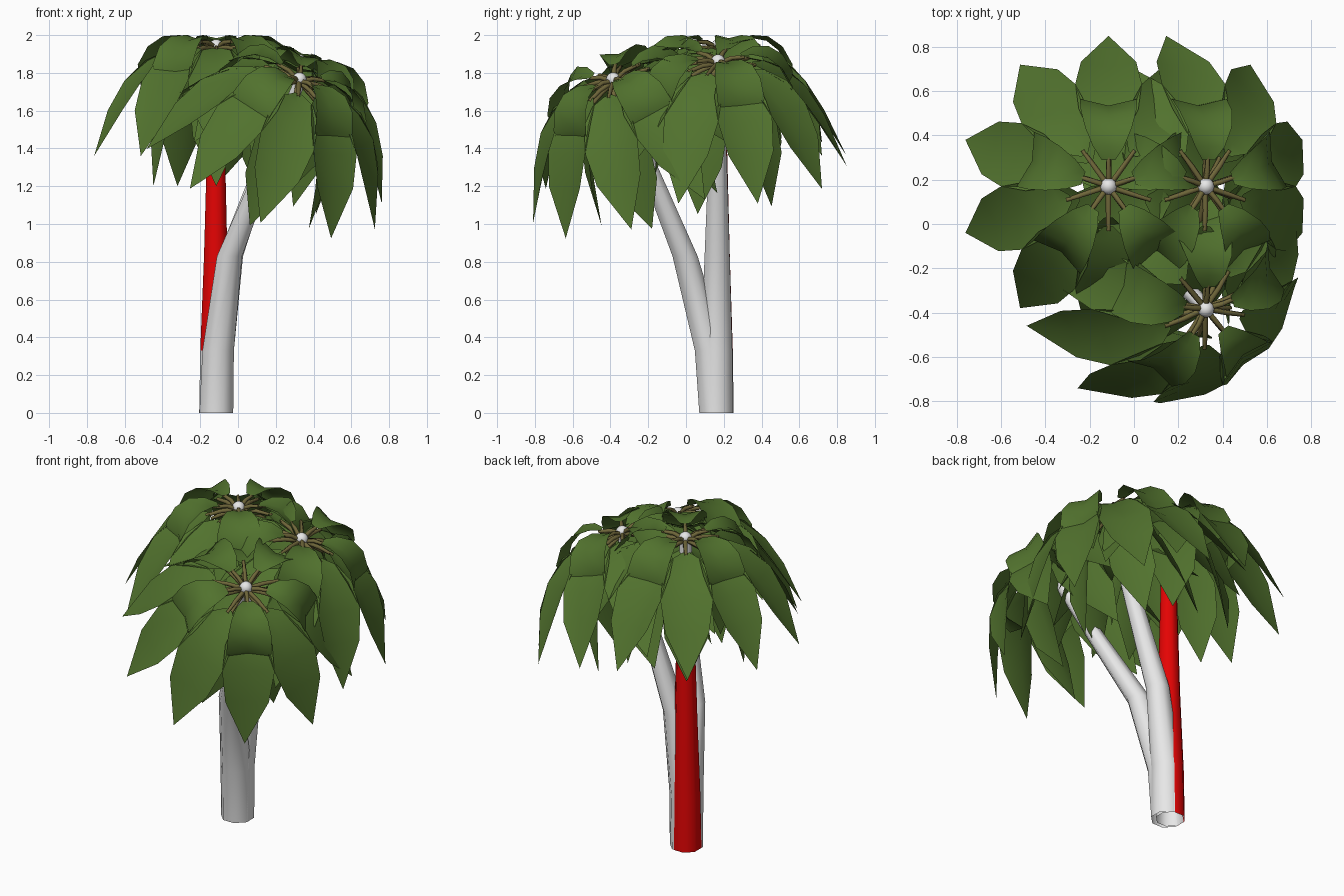
import bpy, math
from math import radians
from mathutils import Vector, Matrix

if "Cube" in bpy.data.objects:
    bpy.data.objects.remove(bpy.data.objects["Cube"])


def material(name, rgb):
    m = bpy.data.materials.new(name)
    m.diffuse_color = (*rgb, 1)
    m.use_nodes = True
    m.node_tree.nodes["Principled BSDF"].inputs["Base Color"].default_value = m.diffuse_color
    return m


GREEN = material("leaf green", (0.083, 0.168, 0.027))
BROWN = material("stem brown", (0.16, 0.135, 0.042))
GREY = material("pale grey", (0.80, 0.80, 0.80))
RED = material("bright red", (0.78, 0.001, 0.001))


def make(name, verts, faces, mat):
    me = bpy.data.meshes.new(name)
    me.from_pydata(verts, [], faces)
    me.materials.append(mat)
    for p in me.polygons:
        p.use_smooth = True
    ob = bpy.data.objects.new(name, me)
    bpy.context.collection.objects.link(ob)
    return ob


def tube(path, radii, sides, flat=False):
    """Open tube along a path; flat keeps every ring horizontal."""
    path = [Vector(p) for p in path]
    verts, faces = [], []
    for i, (p, r) in enumerate(zip(path, radii)):
        t = (path[min(i + 1, len(path) - 1)] - path[max(i - 1, 0)]).normalized()
        if flat:
            t = Vector((0, 0, 1))
        a = Vector((1, 0, 0)) if abs(t.x) < 0.8 else Vector((0, 1, 0))
        u = (a - t * a.dot(t)).normalized()
        v = t.cross(u)
        for k in range(sides):
            g = 2 * math.pi * (k + 0.5) / sides
            verts.append(p + (u * math.cos(g) + v * math.sin(g)) * r)
    for i in range(len(path) - 1):
        for k in range(sides):
            n = (k + 1) % sides
            b = i * sides
            faces.append((b + k, b + n, b + sides + n, b + sides + k))
    return verts, faces


def leaf(profile, fold):
    """Leaf along +x from (reach, height, half width) rows, folded in a V at the midrib."""
    verts, faces = [], []
    n = len(profile)
    for i, (r, z, w) in enumerate(profile):
        a, b = profile[max(i - 1, 0)], profile[min(i + 1, n - 1)]
        t = Vector((b[0] - a[0], 0, b[1] - a[1])).normalized()
        up = Vector((-t.z, 0, t.x)) * w * fold
        p = Vector((r, 0, z))
        side = Vector((0, w, 0))
        verts += [p - side + up, p - up, p + side + up]
    for i in range(n - 1):
        for k in (0, 1):
            a = 3 * i + k
            if i < n - 2:
                faces.append((a, a + 3, a + 4, a + 1))
            else:                                   # pointed tip
                faces.append((a, 3 * i + 4, a + 1))
    return verts, faces


# leaf shapes: short curled top leaves, long drooping ones, steep hanging ones
INNER = [(0.12, 0.035, 0.03), (0.18, 0.052, 0.07), (0.26, 0.042, 0.105), (0.33, -0.01, 0.125),
         (0.38, -0.10, 0.13), (0.375, -0.2, 0.105), (0.32, -0.28, 0)]
OUTER = [(0.18, -0.01, 0.02), (0.24, -0.03, 0.085), (0.34, -0.085, 0.135), (0.45, -0.195, 0.15),
         (0.55, -0.345, 0.125), (0.68, -0.58, 0)]
LOWER = [(0.14, -0.08, 0.02), (0.20, -0.16, 0.09), (0.26, -0.30, 0.14),
         (0.31, -0.48, 0.125), (0.35, -0.74, 0)]
# ring name, leaf shape, count, fold, turn in degrees
RINGS = (("top", INNER, 5, 0.12, 0), ("long", OUTER, 10, 0.12, 0), ("hanging", LOWER, 5, 0.12, 36))


def crown(name, pos, start, tilt, toward):
    """Hub, stems and three rings of leaves, tilted toward a compass direction."""
    axis = Vector((-math.sin(radians(toward)), math.cos(radians(toward)), 0))
    place = Matrix.Translation(pos) @ Matrix.Rotation(radians(tilt), 4, axis)
    spin = Matrix.Rotation(radians(start - toward) + radians(toward), 4, 'Z')
    sv, sf = [], []
    for ring, prof, count, fold, turn in RINGS:
        lv, lf = [], []
        for k in range(count):
            m = place @ spin @ Matrix.Rotation(radians(turn) + 2 * math.pi * k / count, 4, 'Z')
            v, f = leaf(prof, fold)
            lf += [tuple(i + len(lv) for i in q) for q in f]
            lv += [m @ p for p in v]
            r, z, _ = prof[0]
            v, f = tube([(0, 0, -0.01), (r * 0.6, 0, z * 0.6), (r + 0.02, 0, z - 0.01)],
                        [0.014, 0.013, 0.010], 5)
            sf += [tuple(i + len(sv) for i in q) for q in f]
            sv += [m @ p for p in v]
        make(f"{name}_{ring}_leaves", lv, lf, GREEN)
    make(f"{name}_leaf_stems", sv, sf, BROWN)
    bpy.ops.mesh.primitive_uv_sphere_add(segments=12, ring_count=8, radius=0.038, location=pos)
    hub = bpy.context.object
    hub.name = f"{name}_hub"
    hub.data.materials.append(GREY)
    bpy.ops.object.shade_smooth()


# trunks: one upright and two bending away from the shared base
RADII = [0.097, 0.09, 0.072, 0.034]
trunks = (
    ("upright_trunk", RED, [(-0.126, 0.173, 0), (-0.125, 0.173, 0.33), (-0.118, 0.17, 0.83),
                            (-0.116, 0.17, 1.68), (-0.115, 0.17, 1.93)], [0.086, 0.081, 0.067, 0.044, 0.036]),
    ("side_trunk", GREY, [(-0.115, 0.16, 0), (-0.105, 0.162, 0.33), (-0.04, 0.165, 0.83), (0.325, 0.17, 1.84)], RADII),
    ("front_trunk", GREY, [(-0.115, 0.16, 0), (-0.105, 0.13, 0.33), (-0.045, -0.005, 0.83), (0.325, -0.38, 1.75)],
     RADII),
)
for name, mat, path, radii in trunks:
    v, f = tube(path, radii, 8, flat=True)
    ob = make(name, v, f, mat)
    if mat is RED:                                  # grey top, and grey where it is buried in the shared base
        ob.data.materials.append(GREY)
        for p in ob.data.polygons:
            buried = p.center.z < 0.33 and p.normal.y - p.normal.x < 0.5
            if buried or p.center.z > 1.7:
                p.material_index = 1

# leaf crowns at the trunk tops
crown("upright_crown", Vector((-0.115, 0.17, 1.94)), 90, 0, 0)
crown("side_crown", Vector((0.325, 0.17, 1.86)), 90, 18, 0)
crown("front_crown", Vector((0.325, -0.385, 1.765)), 310, 30, 315)
